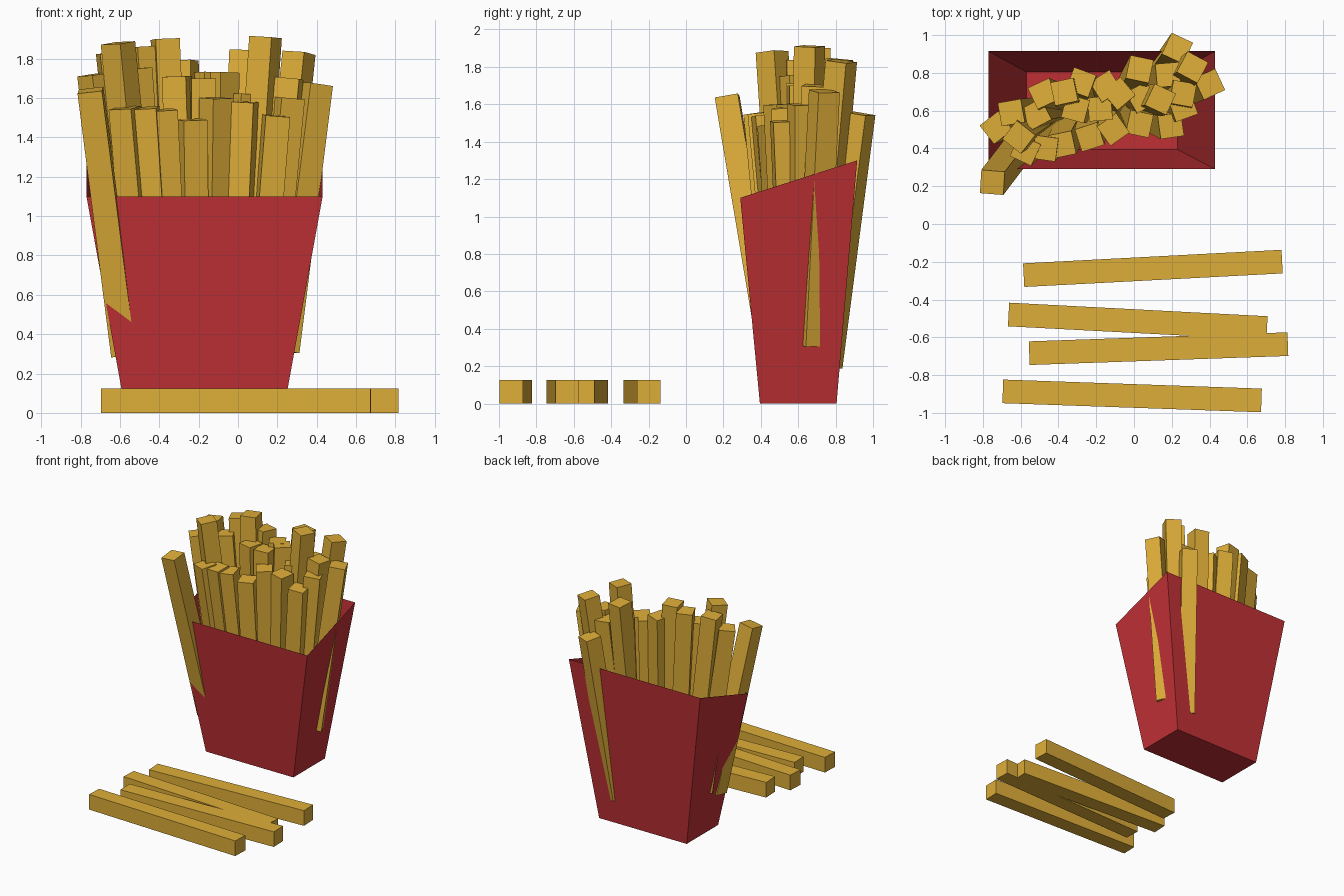
import bpy, bmesh
from math import radians
from mathutils import Vector, Matrix

if "Cube" in bpy.data.objects:
    bpy.data.objects.remove(bpy.data.objects["Cube"])


def material(name, color):
    m = bpy.data.materials.new(name)
    m.diffuse_color = color
    m.use_nodes = True
    m.node_tree.nodes["Principled BSDF"].inputs["Base Color"].default_value = m.diffuse_color
    return m


RED = material("red_card", (0.53, 0.03, 0.035, 1))
GOLD = material("golden_potato", (0.73, 0.42, 0.04, 1))
WIDTH, LENGTH = 0.125, 1.37


def finish(bm, name, mat):
    mesh = bpy.data.meshes.new(name)
    bm.to_mesh(mesh)
    bm.free()
    mesh.materials.append(mat)
    obj = bpy.data.objects.new(name, mesh)
    bpy.context.collection.objects.link(obj)
    return obj


def fry(name, centre, direction, twist):
    """Square stick, long axis along direction."""
    bm = bmesh.new()
    bmesh.ops.create_cube(bm, size=1)
    bm.transform(Matrix.Diagonal((WIDTH, WIDTH, LENGTH, 1)))
    obj = finish(bm, name, GOLD)
    turn = Vector((0, 0, 1)).rotation_difference(direction).to_matrix().to_4x4()
    obj.matrix_world = (Matrix.Translation(centre) @ turn
                        @ Matrix.Rotation(radians(twist), 4, 'Z'))


# Carton: open, flared thin-walled box with a sloping rim
CX = -0.17
bm = bmesh.new()
bottom = [bm.verts.new((CX + s * 0.4, y, 0))
          for s, y in ((-1, 0.395), (1, 0.395), (1, 0.805), (-1, 0.805))]
rim = [bm.verts.new((CX + s * 0.6, y, z))
       for s, y, z in ((-1, 0.29, 1.1), (1, 0.29, 1.1), (1, 0.915, 1.3), (-1, 0.915, 1.3))]
bm.faces.new(bottom[::-1])
for i in range(4):
    j = (i + 1) % 4
    bm.faces.new((bottom[i], bottom[j], rim[j], rim[i]))
finish(bm, "carton", RED)

# Standing fries: top centre x, y, z and twist; they fan out from the carton middle
standing = [
    (0.23, 0.93, 1.55, -25), (0.03, 0.82, 1.84, -12), (0.18, 0.79, 1.66, 5),
    (0.31, 0.83, 1.83, -28), (0.40, 0.74, 1.67, 25), (0.04, 0.67, 1.62, 30),
    (0.14, 0.66, 1.91, -25), (0.195, 0.52, 1.51, 8), (0.03, 0.53, 1.58, -12),
    (-0.11, 0.50, 1.60, 35), (-0.08, 0.69, 1.73, 40), (-0.18, 0.61, 1.70, 5),
    (-0.31, 0.61, 1.71, -15), (-0.37, 0.70, 1.90, 12), (-0.48, 0.69, 1.86, 25),
    (-0.65, 0.59, 1.83, 10), (-0.61, 0.46, 1.88, -38), (-0.52, 0.58, 1.75, 28),
    (-0.73, 0.51, 1.72, 38), (-0.575, 0.39, 1.55, -25), (-0.47, 0.40, 1.55, -8),
    (-0.38, 0.42, 1.54, 12), (-0.235, 0.46, 1.49, 18), (-0.28, 0.75, 1.79, -20),
    (-0.15, 0.73, 1.73, 32), (0.26, 0.69, 1.70, -10), (0.26, 0.62, 1.60, 20),
    (-0.75, 0.22, 1.64, -4),
]
for n, (x, y, z, twist) in enumerate(standing):
    lean = Vector((0.22 * (x - CX), 0.42 * (y - 0.62), 1)).normalized()
    fry(f"standing_fry_{n + 1}", Vector((x, y, z)) - lean * LENGTH / 2, lean, twist)

# Loose fries lying in front
for n, (x, y, angle) in enumerate([(0.10, -0.235, 3), (0.02, -0.515, -3),
                                   (0.13, -0.66, 2), (-0.01, -0.91, -2)]):
    along = Matrix.Rotation(radians(angle), 3, 'Z') @ Vector((1, 0, 0))
    bm = bmesh.new()
    bmesh.ops.create_cube(bm, size=1)
    bm.transform(Matrix.Diagonal((LENGTH, WIDTH, WIDTH, 1)))
    obj = finish(bm, f"loose_fry_{n + 1}", GOLD)
    obj.location = (x, y, WIDTH / 2)
    obj.rotation_euler.z = radians(angle)
